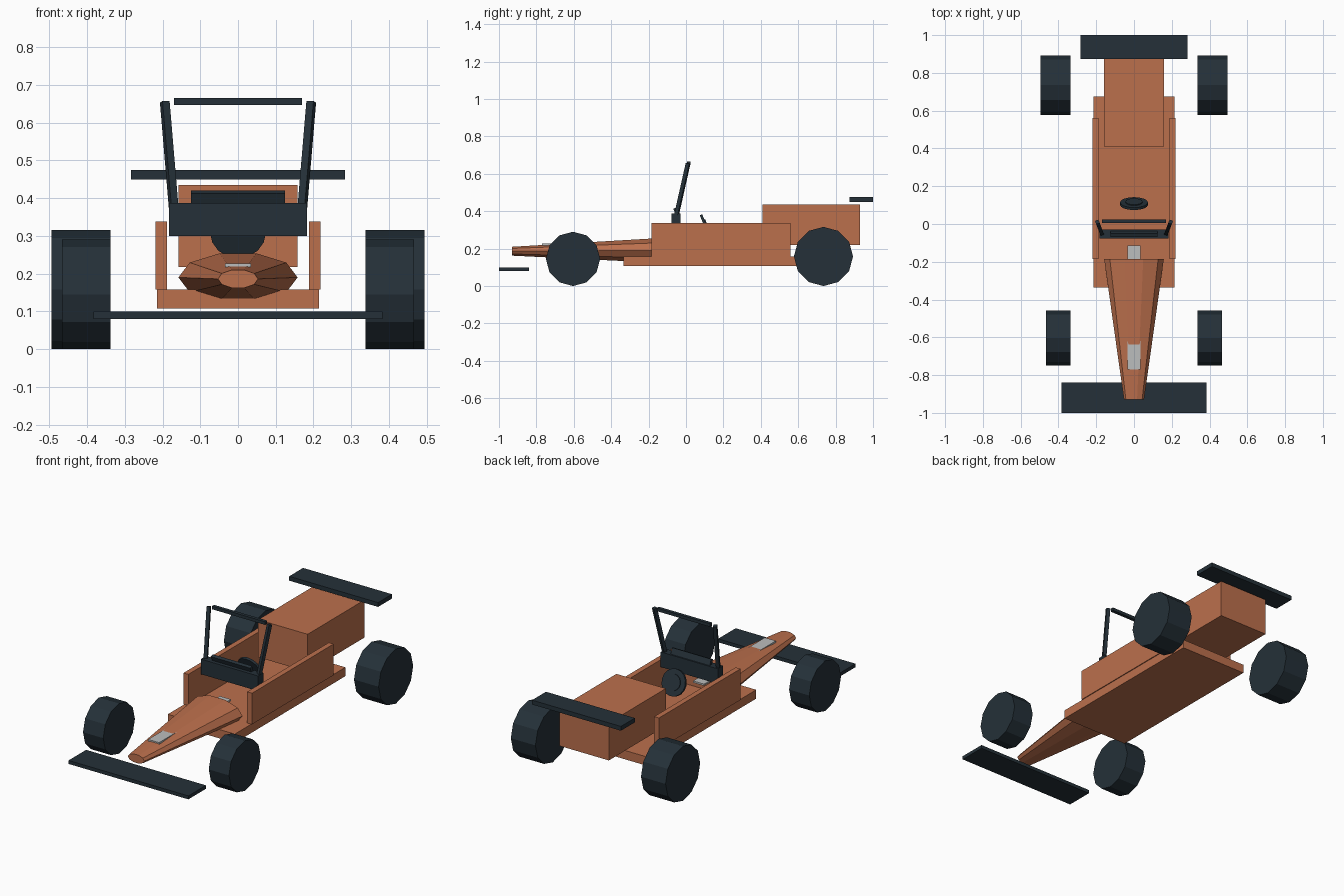
import bpy, bmesh, math
from mathutils import Matrix, Vector

old = bpy.data.objects.get("Cube")
if old:
    bpy.data.objects.remove(old, do_unlink=True)


def material(name, rgb):
    m = bpy.data.materials.new(name)
    m.use_nodes = True
    m.diffuse_color = (*rgb, 1)
    bsdf = next(n for n in m.node_tree.nodes if n.type == 'BSDF_PRINCIPLED')
    bsdf.inputs["Base Color"].default_value = (*rgb, 1)
    return m


ORANGE = material("burnt orange", (0.50, 0.16, 0.073))
DARK = material("dark slate", (0.018, 0.030, 0.040))
GREY = material("light grey", (0.50, 0.51, 0.51))


def finish(name, bm, mat):
    bmesh.ops.recalc_face_normals(bm, faces=bm.faces)
    me = bpy.data.meshes.new(name)
    bm.to_mesh(me)
    bm.free()
    me.materials.append(mat)
    ob = bpy.data.objects.new(name, me)
    bpy.context.collection.objects.link(ob)
    return ob


def box(name, mat, x, y, z, tilt=0):
    """Box from (min, max) ranges, tilted about its own x axis."""
    bm = bmesh.new()
    bmesh.ops.create_cube(bm, size=1)
    size = Vector((x[1] - x[0], y[1] - y[0], z[1] - z[0]))
    mid = Vector((sum(x), sum(y), sum(z))) / 2
    bm.transform(Matrix.Translation(mid) @ Matrix.Rotation(tilt, 4, 'X')
                 @ Matrix.Diagonal((*size, 1)))
    return finish(name, bm, mat)


def disc(name, mat, centre, radius, depth, sides, turn):
    bm = bmesh.new()
    bmesh.ops.create_cone(bm, cap_ends=True, segments=sides,
                          radius1=radius, radius2=radius, depth=depth)
    bm.transform(Matrix.Translation(centre) @ turn)
    return finish(name, bm, mat)


def bar(name, mat, a, b, width):
    """Square bar between two points."""
    a, b = Vector(a), Vector(b)
    bm = bmesh.new()
    bmesh.ops.create_cube(bm, size=1)
    turn = (b - a).to_track_quat('Z', 'Y').to_matrix().to_4x4()
    bm.transform(Matrix.Translation((a + b) / 2) @ turn
                 @ Matrix.Diagonal((width, width, (b - a).length, 1)))
    return finish(name, bm, mat)


def loft(name, mat, sections, sides):
    """Elliptical rings (y, z, half width, half height) joined along y."""
    bm = bmesh.new()
    rings = []
    for y, z, rx, rz in sections:
        angles = [2 * math.pi * i / sides for i in range(sides)]
        rings.append([bm.verts.new((rx * math.cos(t), y, z + rz * math.sin(t)))
                      for t in angles])
    for r, s in zip(rings, rings[1:]):
        for i in range(sides):
            j = (i + 1) % sides
            bm.faces.new((r[i], r[j], s[j], s[i]))
    bm.faces.new(rings[0])
    bm.faces.new(rings[-1])
    return finish(name, bm, mat)


# Body
box("floor_pan", ORANGE, (-0.214, 0.214), (-0.335, 0.675), (0.107, 0.158))
box("engine_cover", ORANGE, (-0.158, 0.158), (0.41, 0.93), (0.218, 0.435))
loft("nose_cone", ORANGE,
     [(-0.93, 0.186, 0.053, 0.025), (-0.185, 0.19, 0.158, 0.067)], 10)
box("nose_plate", GREY, (-0.035, 0.035), (-0.77, -0.115), (0.217, 0.227))

# Wings
box("front_wing", DARK, (-0.383, 0.383), (-1.0, -0.84), (0.08, 0.10))
box("rear_wing", DARK, (-0.284, 0.284), (0.873, 1.0), (0.45, 0.475))

# Side panels, wheels and hoop uprights, mirrored left and right
axle = Matrix.Rotation(math.pi / 2, 4, 'Y')
for side, s in (("left", 1), ("right", -1)):
    box("side_panel_" + side, ORANGE, sorted((0.188 * s, 0.219 * s)),
        (-0.185, 0.56), (0.158, 0.338))
    disc("front_wheel_" + side, DARK, (0.402 * s, -0.604, 0.145), 0.145, 0.129, 12, axle)
    disc("rear_wheel_" + side, DARK, (0.416 * s, 0.735, 0.158), 0.158, 0.157, 12, axle)
    bar("hoop_upright_" + side, DARK, (0.170 * s, -0.053, 0.37), (0.194 * s, 0.011, 0.655), 0.02)

# Dashboard and hoop
box("hoop_crossbar", DARK, (-0.17, 0.17), (0.005, 0.024), (0.647, 0.665))
box("dashboard", DARK, (-0.183, 0.183), (-0.078, -0.03), (0.30, 0.387))
box("dash_visor", DARK, (-0.125, 0.125), (-0.06, -0.042), (0.372, 0.418), math.radians(22))

# Steering wheel with a raised centre
tilt = Matrix.Rotation(math.radians(-68), 4, 'X') @ Matrix.Identity(4)
lean = Matrix.Rotation(math.radians(-90 + 22), 4, 'X')
centre = Vector((0, 0.108, 0.312))
axis = lean.to_3x3() @ Vector((0, 0, 1))
disc("steering_wheel", DARK, centre, 0.074, 0.014, 16, lean)
disc("steering_hub", DARK, centre + axis * 0.008, 0.045, 0.008, 16, lean)
